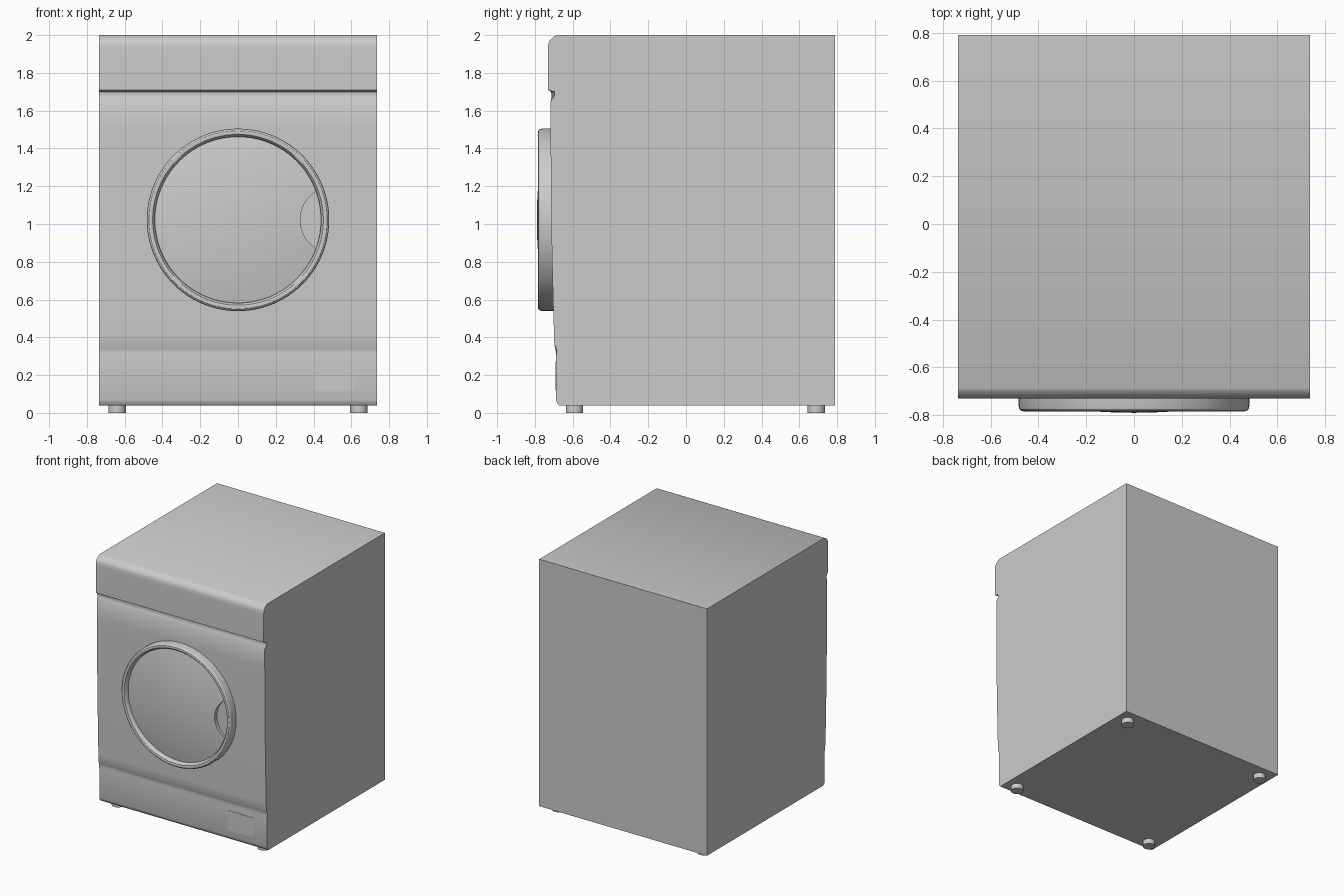
import bpy, bmesh, math
from mathutils import Matrix

if "Cube" in bpy.data.objects:
    bpy.data.objects.remove(bpy.data.objects["Cube"])

DOOR_Z = 1.022


def finish(bm, name, angle=30):
    bmesh.ops.recalc_face_normals(bm, faces=bm.faces)
    mesh = bpy.data.meshes.new(name)
    bm.to_mesh(mesh)
    bm.free()
    ob = bpy.data.objects.new(name, mesh)
    bpy.context.collection.objects.link(ob)
    smooth(ob, angle)
    return ob


def smooth(ob, angle=30):
    bpy.ops.object.select_all(action='DESELECT')
    ob.select_set(True)
    bpy.context.view_layer.objects.active = ob
    bpy.ops.object.shade_smooth_by_angle(angle=math.radians(angle))


def lathe(profile, name, closed, steps=96):
    """Spin (radius, y) points round the door axis, which runs along y."""
    bm = bmesh.new()
    rings = []
    for r, y in profile:
        if r == 0:
            rings.append([bm.verts.new((0, y, DOOR_Z))] * steps)
        else:
            rings.append([bm.verts.new((r * math.cos(a), y, DOOR_Z + r * math.sin(a)))
                          for a in (2 * math.pi * i / steps for i in range(steps))])
    pairs = list(zip(rings, rings[1:]))
    if closed:
        pairs.append((rings[-1], rings[0]))
    for p, q in pairs:
        for i in range(steps):
            j = (i + 1) % steps
            loop = list(dict.fromkeys((p[i], p[j], q[j], q[i])))
            bm.faces.new(loop)
    return finish(bm, name)


def cylinder(name, radius, depth, matrix, steps=32):
    bm = bmesh.new()
    bmesh.ops.create_cone(bm, cap_ends=True, segments=steps, radius1=radius,
                          radius2=radius, depth=depth, matrix=matrix)
    return finish(bm, name)


def box(name, lo, hi):
    bm = bmesh.new()
    size = [b - a for a, b in zip(lo, hi)]
    mid = [(a + b) / 2 for a, b in zip(lo, hi)]
    bmesh.ops.create_cube(bm, size=1, matrix=Matrix.Translation(mid) @ Matrix.Diagonal((*size, 1)))
    return finish(bm, name)


# Cabinet: side profile lofted across x; both grooves deepen to the right
def side_profile(g):
    return [(0.79, 0.04), (0.79, 2.0), (-0.685, 2.0), (-0.703, 1.99), (-0.722, 1.972),
            (-0.729, 1.955), (-0.73, 1.93), (-0.73, 1.71),
            (-0.715 + 0.018 * g, 1.70), (-0.712 + 0.017 * g, 1.685),
            (-0.713 + 0.011 * g, 1.668), (-0.717, 1.65), (-0.717, 1.5),
            (-0.715, 1.2), (-0.711, 0.9), (-0.705, 0.65), (-0.699, 0.42),
            (-0.697, 0.36), (-0.692 + 0.006 * g, 0.34), (-0.689 + 0.005 * g, 0.325),
            (-0.688, 0.305), (-0.688, 0.07), (-0.683, 0.053), (-0.672, 0.04)]


bm = bmesh.new()
sections = [[bm.verts.new((x, y, z)) for y, z in side_profile(g)]
            for x, g in ((-0.737, 0), (0.737, 1))]
n = len(sections[0])
for i in range(n):
    j = (i + 1) % n
    bm.faces.new((sections[0][i], sections[0][j], sections[1][j], sections[1][i]))
for section in sections:
    bm.faces.new(section)
finish(bm, "cabinet", 35)

# Door ring with rounded rim
lathe([(0.483, -0.66), (0.483, -0.762), (0.480, -0.774), (0.472, -0.782), (0.462, -0.784),
       (0.452, -0.781), (0.445, -0.773), (0.440, -0.760), (0.437, -0.66)], "door_ring", True)

# Domed door window
dome = [(0.44 * k / 12, -0.79 + 0.042 * (k / 12) ** 2) for k in range(13)]
window = lathe(dome + [(0.44, -0.67), (0, -0.67)], "door_window", False)

# Finger recess cut into the right edge of the window
cutter = cylinder("recess_cutter", 0.178, 0.1,
                  Matrix.Translation((0.508, -0.785, DOOR_Z)) @ Matrix.Rotation(math.pi / 2, 4, 'X'), 64)
cutter.hide_render = True
cut = window.modifiers.new("finger_recess", 'BOOLEAN')
cut.operation = 'DIFFERENCE'
cut.solver = 'EXACT'
cut.object = cutter
bpy.context.view_layer.objects.active = window
bpy.ops.object.modifier_apply(modifier=cut.name)
bpy.data.objects.remove(cutter)
smooth(window)

# Filter hatch, almost flush with the front
box("filter_hatch", (0.40, -0.691, 0.118), (0.62, -0.66, 0.27))

# Feet
for x in (-0.64, 0.64):
    for y in (-0.59, 0.69):
        cylinder("foot", 0.046, 0.05, Matrix.Translation((x, y, 0.025)))
